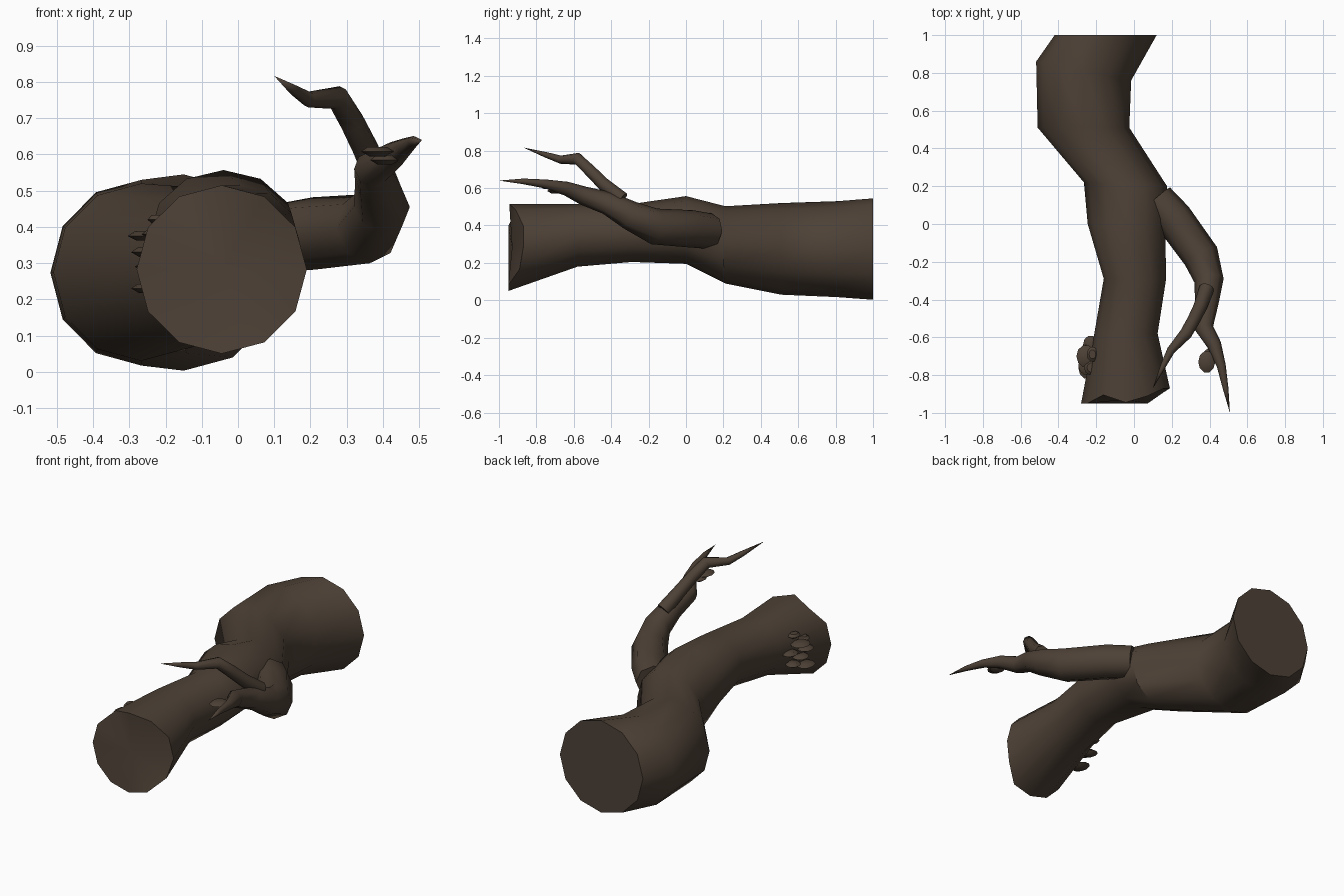
import bpy, bmesh, math
from mathutils import Vector

if "Cube" in bpy.data.objects:
    bpy.data.objects.remove(bpy.data.objects["Cube"])

bark = bpy.data.materials.new("dark_bark")
bark.diffuse_color = (0.075, 0.053, 0.037, 1)
bark.use_nodes = True
bark.node_tree.nodes["Principled BSDF"].inputs["Base Color"].default_value = bark.diffuse_color


def finish(name, bm, angle=40):
    bmesh.ops.recalc_face_normals(bm, faces=bm.faces)
    me = bpy.data.meshes.new(name)
    bm.to_mesh(me)
    bm.free()
    ob = bpy.data.objects.new(name, me)
    bpy.context.collection.objects.link(ob)
    me.materials.append(bark)
    bpy.ops.object.select_all(action='DESELECT')
    ob.select_set(True)
    bpy.context.view_layer.objects.active = ob
    bpy.ops.object.shade_smooth_by_angle(angle=math.radians(angle))
    return ob


def bridge(bm, rings):
    for a, b in zip(rings, rings[1:]):
        n = len(a)
        for i in range(n):
            bm.faces.new((a[i], a[(i + 1) % n], b[(i + 1) % n], b[i]))


def fan(bm, ring, point):
    c = bm.verts.new(point)
    for i in range(len(ring)):
        bm.faces.new((ring[i - 1], ring[i], c))


# Fallen trunk: twelve-sided sections (left x, left y, right x, right y, low z, high z)
SECTIONS = [
    (-0.28, -0.95, 0.19, -0.95, 0.05, 0.515),
    (-0.21, -0.58, 0.125, -0.58, 0.18, 0.515),
    (-0.16, -0.29, 0.17, -0.29, 0.205, 0.515),
    (-0.245, 0.0, 0.165, 0.0, 0.195, 0.557),
    (-0.265, 0.22, 0.175, 0.20, 0.09, 0.503),
    (-0.51, 0.51, -0.025, 0.51, 0.03, 0.52),
    (-0.518, 0.86, -0.015, 0.76, 0.017, 0.53),
    (-0.42, 1.0, 0.12, 1.0, 0.003, 0.545),
]
# Broken front rim: setback of each corner, counter-clockwise from the right
SETBACK = [0.08, 0.08, 0.04, 0.005, 0.045, 0, 0, 0, 0, 0, 0, 0.06]
bm = bmesh.new()
rings = []
for k, (xl, yl, xr, yr, z0, z1) in enumerate(SECTIONS):
    ring = []
    for i in range(12):
        a = math.tau * i / 12
        t = (1 + math.cos(a)) / 2
        y = yl + (yr - yl) * t + (SETBACK[i] if k == 0 else 0)
        z = (z0 + z1) / 2 + (z1 - z0) / 2 * math.sin(a)
        ring.append(bm.verts.new((xl + (xr - xl) * t, y, z)))
    rings.append(ring)
bridge(bm, rings)
fan(bm, rings[0], (-0.043, -0.93, 0.283))
bm.faces.new(rings[-1])
finish("trunk", bm)


# Tapered limbs along a path of (x, y, z, radius), ending in a point
def limb(name, path, sides=8):
    pts = [Vector(p[:3]) for p in path]
    bm = bmesh.new()
    rings = []
    for i, p in enumerate(path[:-1]):
        d = (pts[i + 1] - pts[max(i - 1, 0)]).normalized()
        u = d.cross(Vector((0, 0, 1))).normalized()
        v = u.cross(d)
        rings.append([bm.verts.new(pts[i] + p[3] * (u * math.cos(math.tau * j / sides)
                                                    + v * math.sin(math.tau * j / sides)))
                      for j in range(sides)])
    bridge(bm, rings)
    bm.faces.new(rings[0])
    fan(bm, rings[-1], pts[-1])
    finish(name, bm, 50)


limb("main_branch", [
    (0.12, 0.13, 0.37, 0.095), (0.21, 0.03, 0.382, 0.1), (0.355, -0.17, 0.395, 0.097),
    (0.397, -0.30, 0.455, 0.078), (0.385, -0.42, 0.52, 0.062), (0.37, -0.55, 0.56, 0.05),
    (0.425, -0.64, 0.597, 0.038), (0.462, -0.75, 0.622, 0.024), (0.485, -0.87, 0.636, 0.015),
    (0.508, -1.0, 0.64, 0)])
limb("upper_twig", [
    (0.385, -0.34, 0.54, 0.04), (0.35, -0.44, 0.62, 0.036), (0.315, -0.51, 0.69, 0.034),
    (0.275, -0.58, 0.757, 0.033), (0.195, -0.67, 0.752, 0.022), (0.155, -0.75, 0.778, 0.015),
    (0.10, -0.87, 0.817, 0)])


# Shelf fungi: flattened caps with a pinched underside
def shelf(name, x, y, z, rx, ry, h=0.013):
    bm = bmesh.new()
    rings = []
    for scale, dz in ((0.5, -h), (1, 0), (0.6, h)):
        rings.append([bm.verts.new((x + rx * scale * math.cos(math.tau * j / 10),
                                    y + ry * scale * math.sin(math.tau * j / 10), z + dz))
                      for j in range(10)])
    bridge(bm, rings)
    bm.faces.new(rings[0])
    bm.faces.new(rings[-1])
    finish(name, bm)


for i, (x, y, z, rx, ry) in enumerate([
        (-0.25, -0.76, 0.23, 0.045, 0.06), (-0.235, -0.66, 0.265, 0.04, 0.045),
        (-0.24, -0.72, 0.29, 0.045, 0.05), (-0.25, -0.75, 0.33, 0.045, 0.05),
        (-0.23, -0.64, 0.335, 0.04, 0.05), (-0.255, -0.70, 0.375, 0.05, 0.06),
        (-0.225, -0.76, 0.38, 0.04, 0.04), (-0.22, -0.69, 0.42, 0.03, 0.04)]):
    shelf(f"trunk_fungus_{i + 1}", x, y, z, rx, ry)
shelf("branch_fungus_large", 0.385, -0.73, 0.608, 0.045, 0.058)
shelf("branch_fungus_small", 0.405, -0.70, 0.585, 0.04, 0.045)
